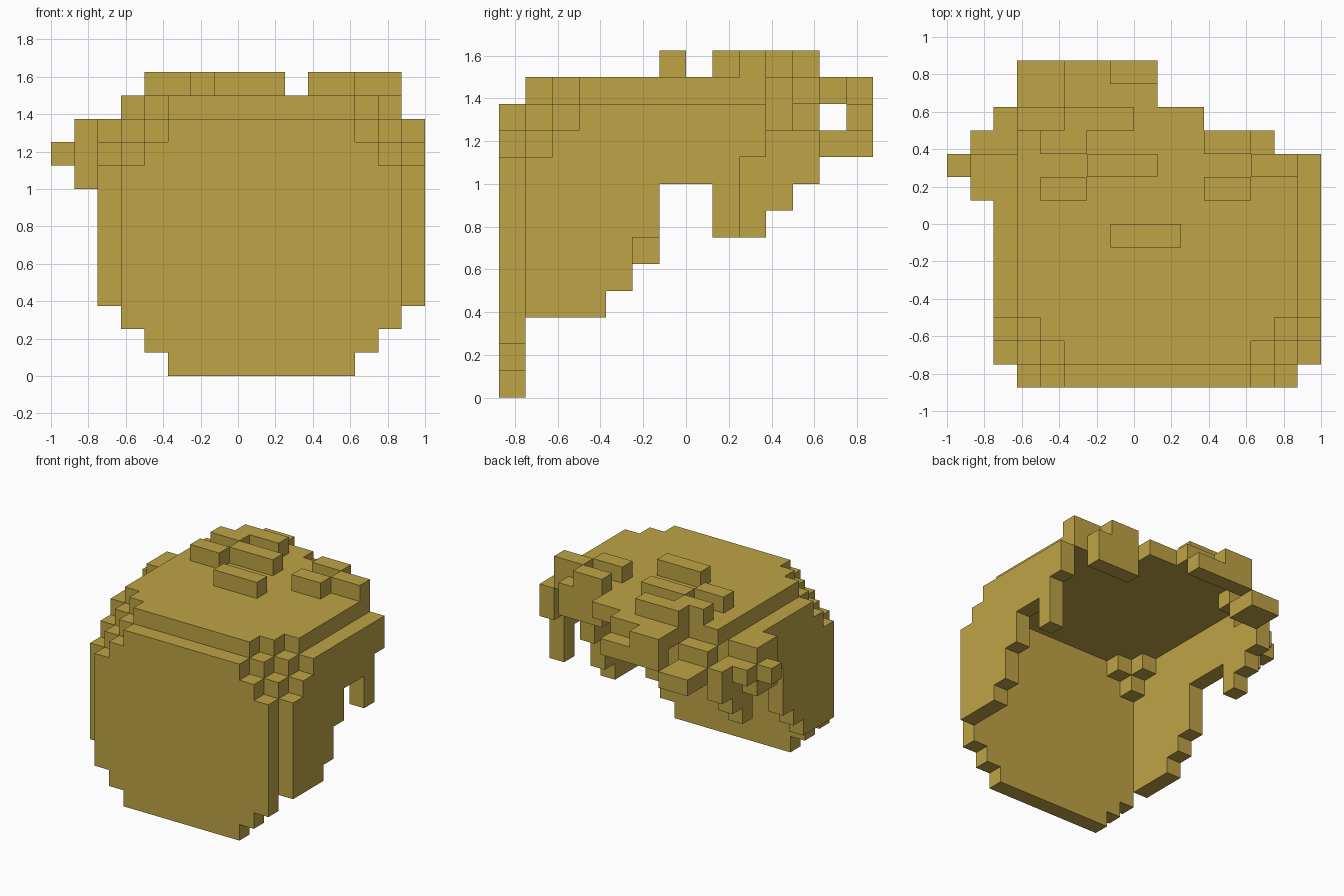
import bpy, bmesh
from mathutils import Vector

if "Cube" in bpy.data.objects:
    bpy.data.objects.remove(bpy.data.objects["Cube"])

U = 0.125                          # block size
ORIGIN = Vector((-1.0, -0.875, 0.0))
parts = {}


def fill(part, i0, i1, j0, j1, k0, k1):
    """Fill an inclusive range of blocks in a part."""
    cells = parts.setdefault(part, set())
    for i in range(i0, i1 + 1):
        for j in range(j0, j1 + 1):
            for k in range(k0, k1 + 1):
                cells.add((i, j, k))


# Front panel, narrowing in steps at its bottom and top corners
for k in range(11):
    inset = max(0, 2 - k, k - 8)
    fill("front_panel", 3 + inset, 14 - inset, 0, 0, k, k)

# Side panels with a stepped lower edge: lowest block for each row going back
left_low = [3, 3, 3, 4, 5, 8, 8, 8, 6]
right_low = [3, 3, 3, 4, 6, 8, 8, 6, 9]
for name, i, lows in (("left_panel", 2, left_low), ("right_panel", 15, right_low)):
    for j, low in enumerate(lows, start=1):
        fill(name, i, i, j, j, low, min(7 + j, 10))

# Top plate with stepped front corners and a ragged back edge
fill("top_plate", 5, 12, 1, 1, 11, 11)
fill("top_plate", 4, 13, 2, 2, 11, 11)
fill("top_plate", 3, 14, 3, 9, 11, 11)
fill("top_plate", 3, 13, 10, 10, 11, 11)
fill("top_plate", 5, 10, 11, 11, 11, 11)
fill("top_plate", 5, 8, 12, 12, 11, 11)
fill("top_plate", 5, 6, 13, 13, 11, 11)

# Small blocks bridging the two rounded front corners
for a, b, c in ((1, 1, 2), (1, 2, 1), (2, 1, 1)):
    for i in (2 + a, 15 - a):
        fill("corner_blocks", i, i, b, b, 11 - c, 11 - c)

# Raised tufts on top
for i0, i1, j in ((7, 9, 6), (4, 5, 8), (6, 8, 9), (11, 12, 8),
                  (13, 14, 9), (11, 12, 10), (4, 5, 10), (5, 7, 11)):
    fill("top_tufts", i0, i1, j, j, 12, 12)

# Swept lock at the back left
fill("swept_lock", 2, 2, 10, 10, 7, 9)
fill("swept_lock", 2, 2, 11, 11, 8, 9)
fill("swept_lock", 3, 4, 11, 11, 10, 10)
fill("swept_lock", 3, 4, 12, 13, 9, 9)

# Short fringe along the back edge
fill("back_fringe", 5, 6, 13, 13, 10, 10)
fill("back_fringe", 7, 8, 13, 13, 10, 10)
fill("back_fringe", 11, 13, 10, 10, 10, 10)

# Tuft sticking out on the left side
fill("side_tuft", 1, 1, 8, 9, 8, 10)
fill("side_tuft", 1, 1, 10, 10, 9, 9)
fill("side_tuft", 0, 0, 9, 9, 9, 9)

gold = bpy.data.materials.new("golden_blond")
gold.diffuse_color = (0.52, 0.37, 0.06, 1.0)
gold.use_nodes = True
gold.node_tree.nodes["Principled BSDF"].inputs["Base Color"].default_value = gold.diffuse_color
solid = set().union(*parts.values())


def build(name, cells):
    """Make a mesh of the exposed block faces, joined into flat faces."""
    bm = bmesh.new()
    for cell in sorted(cells):
        for axis in range(3):
            for side in (0, 1):
                near = list(cell)
                near[axis] += 2 * side - 1
                if tuple(near) in solid:
                    continue
                u, v = (axis + 1) % 3, (axis + 2) % 3
                loop = []
                for du, dv in ((0, 0), (1, 0), (1, 1), (0, 1)):
                    p = Vector(cell)
                    p[axis] += side
                    p[u] += du
                    p[v] += dv
                    loop.append(bm.verts.new(ORIGIN + p * U))
                bm.faces.new(loop if side else loop[::-1])
    bmesh.ops.remove_doubles(bm, verts=bm.verts[:], dist=0.001)
    bmesh.ops.dissolve_limit(bm, angle_limit=0.01, verts=bm.verts[:], edges=bm.edges[:])
    mesh = bpy.data.meshes.new(name)
    bm.to_mesh(mesh)
    bm.free()
    mesh.materials.append(gold)
    bpy.context.collection.objects.link(bpy.data.objects.new(name, mesh))


for part_name, part_cells in parts.items():
    build(part_name, part_cells)
